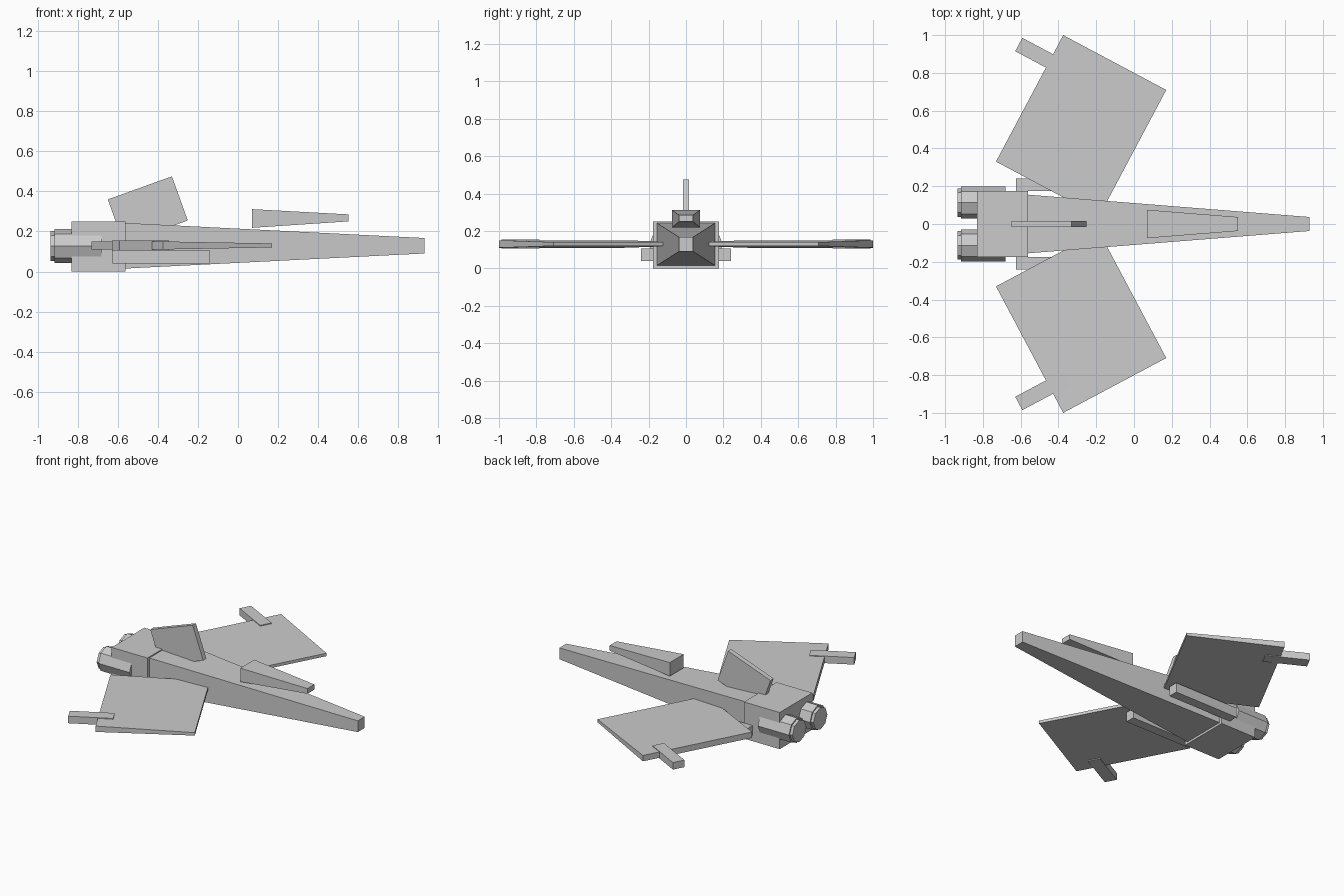
import bpy, bmesh, math
from mathutils import Vector, Matrix

cube = bpy.data.objects.get("Cube")
if cube:
    bpy.data.objects.remove(cube, do_unlink=True)

grey = bpy.data.materials.new("hull grey")
grey.use_nodes = True
colour = (0.6, 0.6, 0.6, 1)
grey.diffuse_color = colour
grey.node_tree.nodes["Principled BSDF"].inputs["Base Color"].default_value = colour


def finish(name, bm):
    bmesh.ops.recalc_face_normals(bm, faces=bm.faces)
    mesh = bpy.data.meshes.new(name)
    bm.to_mesh(mesh)
    bm.free()
    mesh.materials.append(grey)
    obj = bpy.data.objects.new(name, mesh)
    bpy.context.collection.objects.link(obj)
    return obj


def box(name, x, y, z, front_y=None, front_z=None):
    """Box from ranges along each axis; the +x end may have its own size."""
    bm = bmesh.new()
    bmesh.ops.create_cube(bm, size=2)
    for v in bm.verts:
        ahead = v.co.x > 0
        yy = front_y if ahead and front_y else y
        zz = front_z if ahead and front_z else z
        v.co = (x[ahead], yy[v.co.y > 0], zz[v.co.z > 0])
    return finish(name, bm)


def turn(obj, centre, axis, degrees):
    obj.data.transform(Matrix.Translation(Vector(centre))
                       @ Matrix.Rotation(math.radians(degrees), 4, axis))


def mirror_y(obj):
    mod = obj.modifiers.new("mirror", 'MIRROR')
    mod.use_axis = (False, True, False)


# Tapered fuselage, engine block and canopy
box("fuselage", (-0.56, 0.93), (-0.155, 0.155), (0.015, 0.242),
    (-0.037, 0.037), (0.09, 0.167))
box("engine_block", (-0.83, -0.56), (-0.176, 0.176), (0, 0.25))
box("canopy", (0.07, 0.55), (-0.075, 0.075), (0.218, 0.311),
    (-0.037, 0.037), (0.25, 0.285))

# Tilted tail fin
fin = box("tail_fin", (-0.17, 0.17), (-0.017, 0.017), (-0.117, 0.117))
turn(fin, (-0.45, 0, 0.307), 'Y', -19.8)

# Forward-swept wings, thinner at the leading edge
wing = box("wings", (-0.309, 0.309), (-0.379, 0.379), (-0.02, 0.02),
           front_z=(-0.01, 0.01))
turn(wing, (-0.28, 0.52, 0.13), 'Z', -28)
mirror_y(wing)

# Bars at the wing tips
bar = box("wing_tip_bars", (0, 0.28), (-0.04, 0.04), (-0.024, 0.024))
turn(bar, (-0.61, 0.95, 0.13), 'Z', -28)
mirror_y(bar)

# Side rails under the wings
mirror_y(box("side_rails", (-0.625, -0.14), (0.174, 0.24), (0.04, 0.106)))

# Eight-sided engines with a narrower nozzle
for name, radius, back, front in (("engines", 0.085, -0.915, -0.68),
                                  ("engine_nozzles", 0.075, -0.935, -0.9)):
    bm = bmesh.new()
    bmesh.ops.create_cone(bm, cap_ends=True, segments=8, radius1=radius,
                          radius2=radius, depth=front - back)
    engine = finish(name, bm)
    turn(engine, ((back + front) / 2, 0.113, 0.127), 'Y', 90)
    mirror_y(engine)
